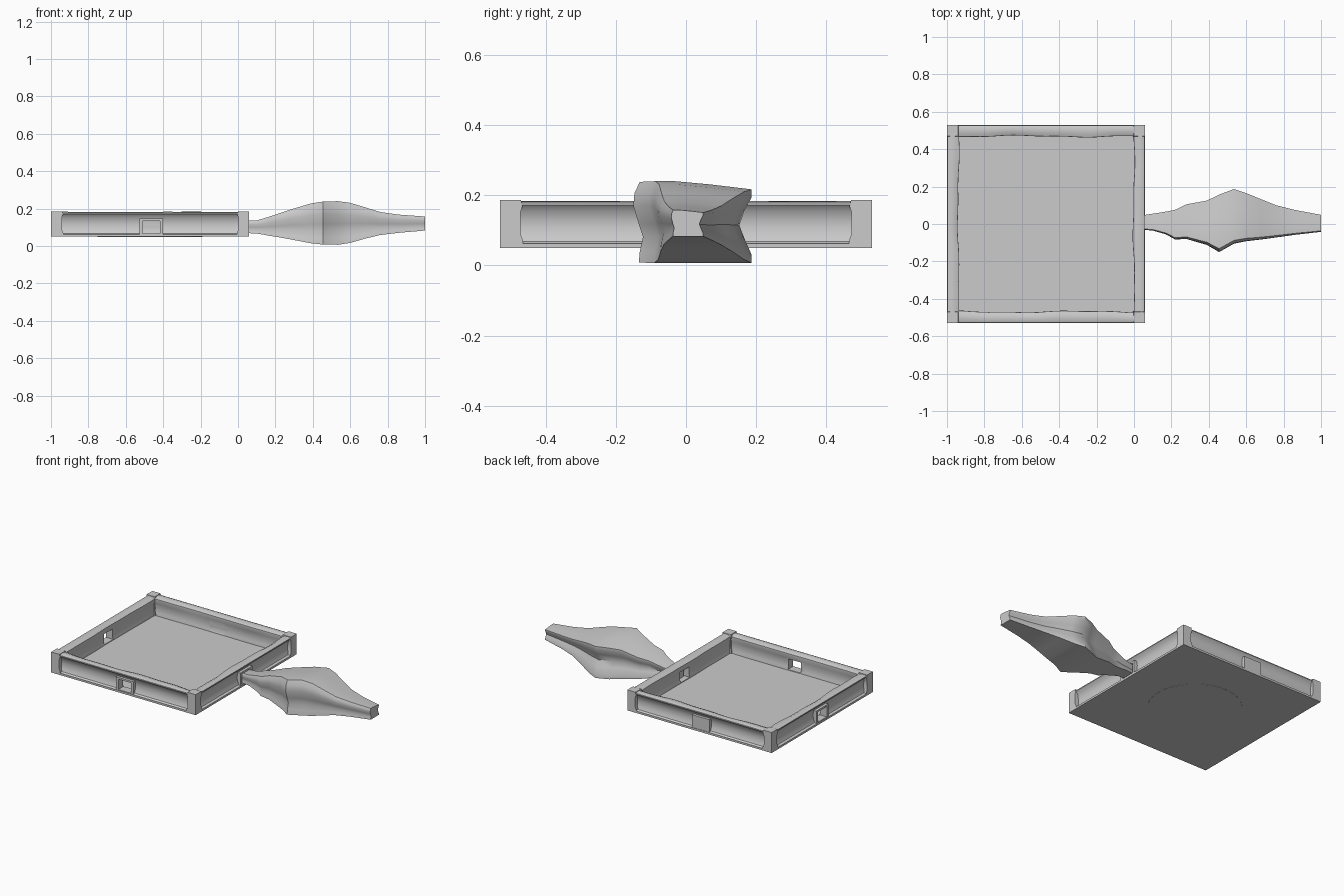
import bpy, bmesh, math
from mathutils import Matrix, Vector

if "Cube" in bpy.data.objects:
    bpy.data.objects.remove(bpy.data.objects["Cube"])

CX, HALF = -0.47, 0.53          # tray centre x, half width


def finish(name, bm, smooth=None):
    bmesh.ops.recalc_face_normals(bm, faces=bm.faces)
    me = bpy.data.meshes.new(name)
    bm.to_mesh(me)
    bm.free()
    ob = bpy.data.objects.new(name, me)
    bpy.context.collection.objects.link(ob)
    if smooth:
        bpy.ops.object.select_all(action='DESELECT')
        ob.select_set(True)
        bpy.context.view_layer.objects.active = ob
        bpy.ops.object.shade_smooth_by_angle(angle=math.radians(smooth))
    return ob


def loft(bm, sections):
    rings = [[bm.verts.new(p) for p in s] for s in sections]
    n = len(rings[0])
    for a, b in zip(rings, rings[1:]):
        for i in range(n):
            j = (i + 1) % n
            bm.faces.new((a[i], a[j], b[j], b[i]))
    bm.faces.new(rings[0])
    bm.faces.new(rings[-1])


def box(name, lo, hi, turn=None):
    bm = bmesh.new()
    bmesh.ops.create_cube(bm, size=1)
    lo, hi = Vector(lo), Vector(hi)
    for v in bm.verts:
        v.co = (lo + hi) / 2 + v.co * (hi - lo)
    if turn:
        bm.transform(turn)
    return finish(name, bm)


def cut(ob, cutter):
    m = ob.modifiers.new("opening", 'BOOLEAN')
    m.operation, m.solver, m.object = 'DIFFERENCE', 'EXACT', cutter
    bpy.context.view_layer.objects.active = ob
    bpy.ops.object.modifier_apply(modifier=m.name)


# Wall cross-section: depth inward from the outer face, height, waviness
PROFILE = [(0, .05, 0), (0, .06, 0), (.016, .068, 0), (.025, .09, 0), (.027, .12, 0),
           (.020, .155, 0), (.003, .172, 0), (.004, .178, 0), (.018, .183, .3), (.042, .182, .5),
           (.061, .174, 1), (.062, .165, 1), (.054, .14, .5), (.051, .11, .3),
           (.053, .08, .3), (.060, .06, .3), (.060, .05, 0)]


def wall(side, turn, phase):
    bm = bmesh.new()
    steps = 24
    sections = []
    for k in range(steps + 1):
        u = -HALF + .002 + (2 * HALF - .004) * k / steps
        w = .004 * math.sin(9 * u + phase) + .002 * math.sin(23 * u + phase * 2)
        sections.append([(u, -HALF + d + w * j, z + .4 * w * j) for d, z, j in PROFILE])
    loft(bm, sections)
    bm.transform(turn)
    rail = finish(side + "_wall", bm, 35)
    # Square opening with a boxed frame through the wall
    frame = box(side + "_opening_frame", (-.057, -HALF + .003, .056), (.070, -HALF + .052, .147), turn)
    hole = box("opening_cutter", (-.04, -HALF - .05, .067), (.052, -HALF + .12, .135), turn)
    cut(rail, hole)
    cut(frame, hole)
    bpy.data.objects.remove(hole)


for i, side in enumerate(("front", "right", "back", "left")):
    turn = Matrix.Translation((CX, 0, 0)) @ Matrix.Rotation(i * math.pi / 2, 4, 'Z')
    wall(side, turn, i * 1.7)
    # Corner post with a slightly waisted inner side
    bm = bmesh.new()
    levels = [(.05, .066, .0), (.07, .066, .0), (.09, .058, .0), (.15, .058, .0),
              (.168, .064, .0), (.186, .06, .0)]
    loft(bm, [[(-HALF + x, -HALF + y, z) for x, y in
               ((o, o), (w, o), (w, w), (o, w))] for z, w, o in levels])
    bm.transform(turn)
    finish(side + "_corner_post", bm, 30)

# Floor plate and the shallow disc under it
box("floor", (CX - HALF, -HALF, .05), (CX + HALF, HALF, .063))
bm = bmesh.new()
bmesh.ops.create_cone(bm, cap_ends=True, segments=48, radius1=.28, radius2=.28, depth=.003)
bm.transform(Matrix.Translation((CX, 0, .0505)))
finish("base_disc", bm, 30)

# Handle stations: x, right edge y, left edge y, bottom z, top z
STATIONS = [(.035, -.03, .045, .070, .135), (.10, -.035, .055, .067, .137),
            (.17, -.055, .066, .055, .158), (.22, -.083, .076, .047, .175),
            (.28, -.080, .105, .036, .195), (.39, -.112, .125, .015, .228),
            (.455, -.150, .157, .008, .238), (.535, -.105, .187, .007, .240),
            (.60, -.092, .165, .017, .231), (.68, -.083, .132, .040, .207),
            (.76, -.072, .100, .059, .182), (.86, -.058, .075, .071, .168),
            (1.0, -.042, .049, .083, .158)]
# Section outline as fractions of width and height, grooved on the back side
OUTLINE = [(.05, 0), (.5, 0), (1, 0), (1, .10), (.93, .30), (.88, .46), (.93, .64),
           (1, .80), (1, .90), (.6, .96), (.25, 1), (.06, 1), (.01, .86), (0, .70),
           (.05, .48), (.09, .32), (.06, .14)]
bm = bmesh.new()
loft(bm, [[(x, a + (b - a) * s, lo + (hi - lo) * t) for s, t in OUTLINE]
          for x, a, b, lo, hi in STATIONS])
finish("handle", bm, 38)
